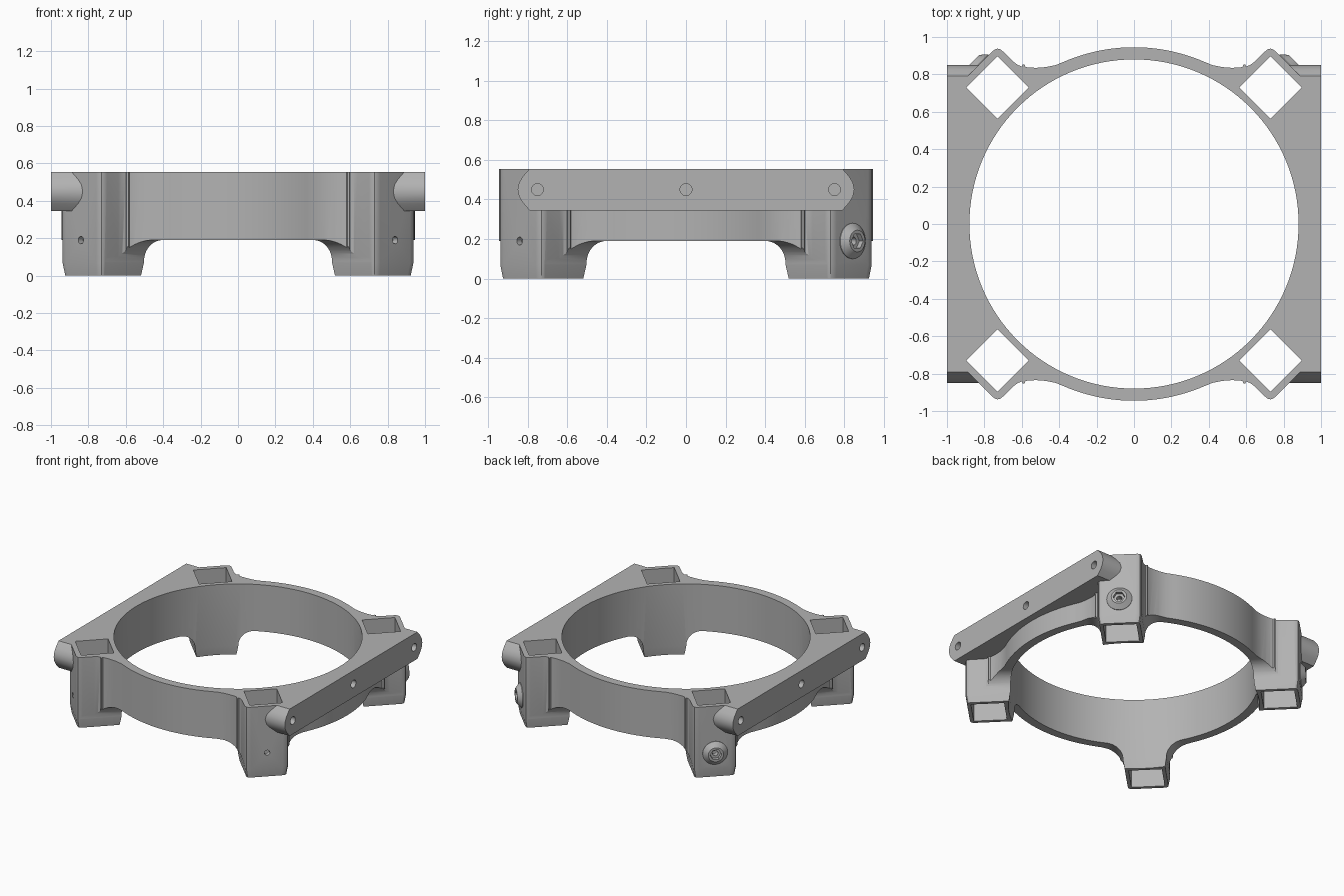
import bpy, bmesh
from math import sin, cos, pi, sqrt
from mathutils import Matrix, Vector

old = bpy.data.objects.get("Cube")
if old:
    bpy.data.objects.remove(old, do_unlink=True)

grey = bpy.data.materials.new("matte_grey")
grey.use_nodes = True
COLOUR = (0.45, 0.45, 0.45, 1)
grey.diffuse_color = COLOUR
grey.node_tree.nodes["Principled BSDF"].inputs["Base Color"].default_value = COLOUR

TOP, ARCH, POST = 0.555, 0.19, 0.73


def circle(n, r):
    return [(r * cos(2 * pi * i / n), r * sin(2 * pi * i / n)) for i in range(n)]


def loft(name, rings, matrix=Matrix()):
    """Solid through equal-length outlines, each given as (points, height)."""
    bm = bmesh.new()
    loops = [[bm.verts.new(matrix @ Vector((x, y, h))) for x, y in pts] for pts, h in rings]
    for low, high in zip(loops, loops[1:]):
        for i in range(len(low)):
            j = (i + 1) % len(low)
            bm.faces.new((low[i], low[j], high[j], high[i]))
    bm.faces.new(loops[0])
    bm.faces.new(loops[-1])
    bmesh.ops.recalc_face_normals(bm, faces=bm.faces)
    mesh = bpy.data.meshes.new(name)
    bm.to_mesh(mesh)
    bm.free()
    mesh.materials.append(grey)
    ob = bpy.data.objects.new(name, mesh)
    bpy.context.collection.objects.link(ob)
    return ob


def prism(name, pts, a, b, matrix=Matrix()):
    return loft(name, [(pts, a), (pts, b)], matrix)


def combine(target, tool, operation):
    mod = target.modifiers.new("cut", "BOOLEAN")
    mod.operation, mod.solver, mod.object = operation, "EXACT", tool
    bpy.ops.object.select_all(action="DESELECT")
    bpy.context.view_layer.objects.active = target
    target.select_set(True)
    bpy.ops.object.modifier_apply(modifier=mod.name)
    bpy.data.objects.remove(tool, do_unlink=True)


def facing(angle, x=0, y=0, z=0):
    """Local +z points outward along the angle, local y points up."""
    return (Matrix.Translation((x, y, z)) @ Matrix.Rotation(angle, 4, "Z")
            @ Matrix(((0, 0, 1, 0), (1, 0, 0, 0), (0, 1, 0, 0), (0, 0, 0, 1))))


# Outer outline: ring arc, hollow blend, small rib, rounded post corner
octant = [(0.945 * sin(a), 0.945 * cos(a)) for a in [0.4 * i / 16 for i in range(17)]]
octant += [(0.42, 0.849), (0.47, 0.839), (0.52, 0.835), (0.56, 0.836), (0.581, 0.84),
           (0.585, 0.854), (0.595, 0.854), (0.6, 0.842), (0.62, 0.85), (0.64, 0.864),
           (0.7, 0.922), (0.715, 0.934), (0.73, 0.938), (0.745, 0.933), (0.76, 0.92)]
quarter = octant + [(y, x) for x, y in reversed(octant[1:])]
outline = []
for turn in range(4):
    c, s = (1, 0, -1, 0)[turn], (0, -1, 0, 1)[turn]
    outline += [(x * c - y * s, x * s + y * c) for x, y in quarter]

body = prism("ring_mount", outline, 0, TOP)

# Keep the ring band, and the legs with curved flares beneath it
keep = prism("keep", circle(4, 2), ARCH, 1)
HALF, FLARE = 0.155, 0.115
arc = [(HALF + FLARE * (1 - cos(a)), ARCH - FLARE + FLARE * sin(a))
       for a in [pi / 2 * i / 12 for i in range(13)]]
for k in range(2):
    side = [(HALF, -0.1 - k * 0.05)] + arc + [(HALF + FLARE, 0.3 + k * 0.05)]
    profile = side + [(-x, z) for x, z in reversed(side)]
    combine(keep, prism("flare", profile, -1.8, 1.8, facing(pi / 4 + k * pi / 2)), "UNION")
combine(body, keep, "INTERSECT")

# Mounting bars along both sides
end = [(0.79, TOP), (0.825, 0.515), (0.843, 0.485), (0.85, 0.45),
       (0.843, 0.415), (0.825, 0.385), (0.79, 0.345)]
bar = end + [(-y, z) for y, z in reversed(end)]
for angle in (0, pi):
    combine(body, prism("bar", bar, 0.7, 1, facing(angle)), "UNION")

# Round bore
combine(body, prism("bore", circle(128, 0.88), -1, 2), "DIFFERENCE")

# Tapered feet
bm = bmesh.new()
bm.from_mesh(body.data)
bmesh.ops.bisect_plane(bm, geom=bm.verts[:] + bm.edges[:] + bm.faces[:],
                       plane_co=(0, 0, 0.07), plane_no=(0, 0, 1))
for v in bm.verts:
    if v.co.z < 0.01:
        for i in range(2):
            centre = POST if v.co[i] > 0 else -POST
            v.co[i] = centre + (v.co[i] - centre) * 0.93
bm.to_mesh(body.data)
bm.free()

# Raised screw collars on the rear posts
FACE = 0.84
for angle, sx in ((pi / 4, 1), (3 * pi / 4, -1)):
    place = facing(angle, sx * FACE, FACE, ARCH)
    collar = loft("collar", [(circle(32, 0.09), -0.01), (circle(32, 0.09), 0.004),
                             (circle(32, 0.055), 0.036)], place)
    combine(body, collar, "UNION")
    combine(body, prism("nut_recess", circle(6, 0.042), 0.008, 0.1, place), "DIFFERENCE")

# Square sockets and screw holes through the posts
for i in range(4):
    angle = pi / 4 + i * pi / 2
    sx, sy = (1 if cos(angle) > 0 else -1), (1 if sin(angle) > 0 else -1)
    socket = prism("socket", circle(4, 0.167), -1, 2,
                   Matrix.Translation((sx * POST, sy * POST, 0)))
    combine(body, socket, "DIFFERENCE")
    hole = prism("screw_hole", circle(20, 0.02), -0.1, 0.1,
                 facing(angle, sx * FACE, sy * FACE, ARCH))
    combine(body, hole, "DIFFERENCE")

# Blind holes in the bars
for angle in (0, pi):
    for y in (-0.75, 0, 0.75):
        place = facing(angle, cos(angle), y, 0.45)
        combine(body, prism("bar_hole", circle(24, 0.03), -0.06, 0.1, place), "DIFFERENCE")

body.select_set(True)
bpy.context.view_layer.objects.active = body
bpy.ops.object.shade_smooth_by_angle(angle=pi / 7)
